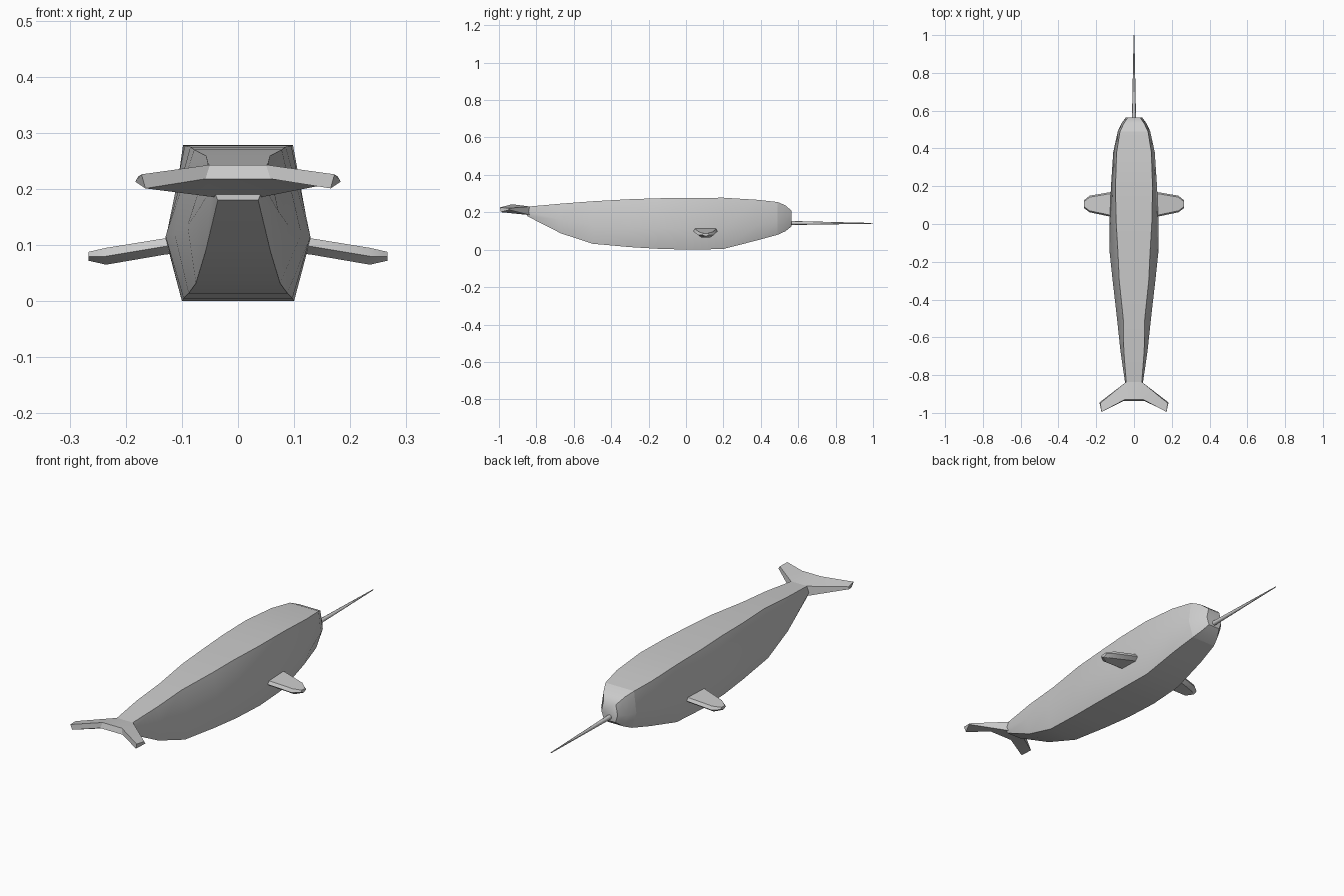
import bpy, bmesh, math

if "Cube" in bpy.data.objects:
    bpy.data.objects.remove(bpy.data.objects["Cube"])


def finish(name, bm, angle):
    bmesh.ops.recalc_face_normals(bm, faces=bm.faces)
    me = bpy.data.meshes.new(name)
    bm.to_mesh(me)
    bm.free()
    ob = bpy.data.objects.new(name, me)
    bpy.context.collection.objects.link(ob)
    bpy.ops.object.select_all(action='DESELECT')
    ob.select_set(True)
    bpy.context.view_layer.objects.active = ob
    bpy.ops.object.shade_smooth_by_angle(angle=math.radians(angle))
    return ob


def loft(name, rings, angle):
    bm = bmesh.new()
    vs = [[bm.verts.new(p) for p in r] for r in rings]
    n = len(vs[0])
    for a, b in zip(vs, vs[1:]):
        for i in range(n):
            j = (i + 1) % n
            bm.faces.new((a[i], a[j], b[j], b[i]))
    bm.faces.new(vs[0])
    bm.faces.new(vs[-1])
    return finish(name, bm, angle)


# Body stations: y, bottom z, widest z, top z, bottom / widest / top half width
stations = [
    (-.85, .180, .205, .230, .036, .046, .040),
    (-.67, .088, .16, .246, .058, .072, .054),
    (-.50, .032, .135, .259, .075, .090, .057),
    (-.30, .014, .12, .270, .088, .113, .078),
    (-.15, .005, .115, .275, .097, .129, .085),
    (.02, .000, .11, .277, .100, .129, .095),
    (.20, .004, .11, .278, .092, .122, .098),
    (.38, .050, .13, .267, .078, .110, .092),
    (.49, .080, .155, .255, .062, .086, .074),
]


def section(y, zb, zm, zt, wb, wm, wt):
    half = [(wb, zb), (wm, zm), (wt, zt)]
    return [(x, y, z) for x, z in half] + [(-x, y, z) for x, z in reversed(half)]


loft("body", [section(*s) for s in stations], 30)

# Blunt nose tapering forward from the last body station
loft("nose", [section(*stations[-1]),
              section(.53, .098, .155, .238, .048, .068, .055),
              section(.565, .125, .16, .208, .030, .042, .032)], 50)

# Long tapering tusk
loft("tusk", [[(r * math.cos(i * math.pi / 4), y, z + r * math.sin(i * math.pi / 4))
               for i in range(8)]
              for y, z, r in ((.55, .143, .011), (1.0, .141, .002))], 50)

# Side fins: rings of front, top and rear edge points running outward
fin = [  # x, rear y, front y, bottom z, top z
    (.085, .035, .170, .088, .120),
    (.130, .040, .168, .083, .112),
    (.235, .062, .150, .065, .095),
    (.266, .085, .125, .072, .088),
]
for name, s in (("right_fin", 1), ("left_fin", -1)):
    loft(name, [[(s * x, a, (b + t) / 2), (s * x, a + .02, b), (s * x, f - .02, b),
                 (s * x, f, (b + t) / 2), (s * x, f - .008, t), (s * x, a + .008, t)]
                for x, a, f, b, t in fin], 30)

# Tail fluke: rings across the tail from one tip to the other
tip = [(.183, -.945, .213), (.165, -.990, .201), (.172, -.995, .226), (.178, -.948, .222)]
root = [(.040, -.835, .185), (.058, -.938, .218), (.050, -.930, .243), (.040, -.835, .231)]
flip = lambda r: [(-x, y, z) for x, y, z in r]
loft("tail_fluke", [tip, root, flip(root), flip(tip)], 30)
